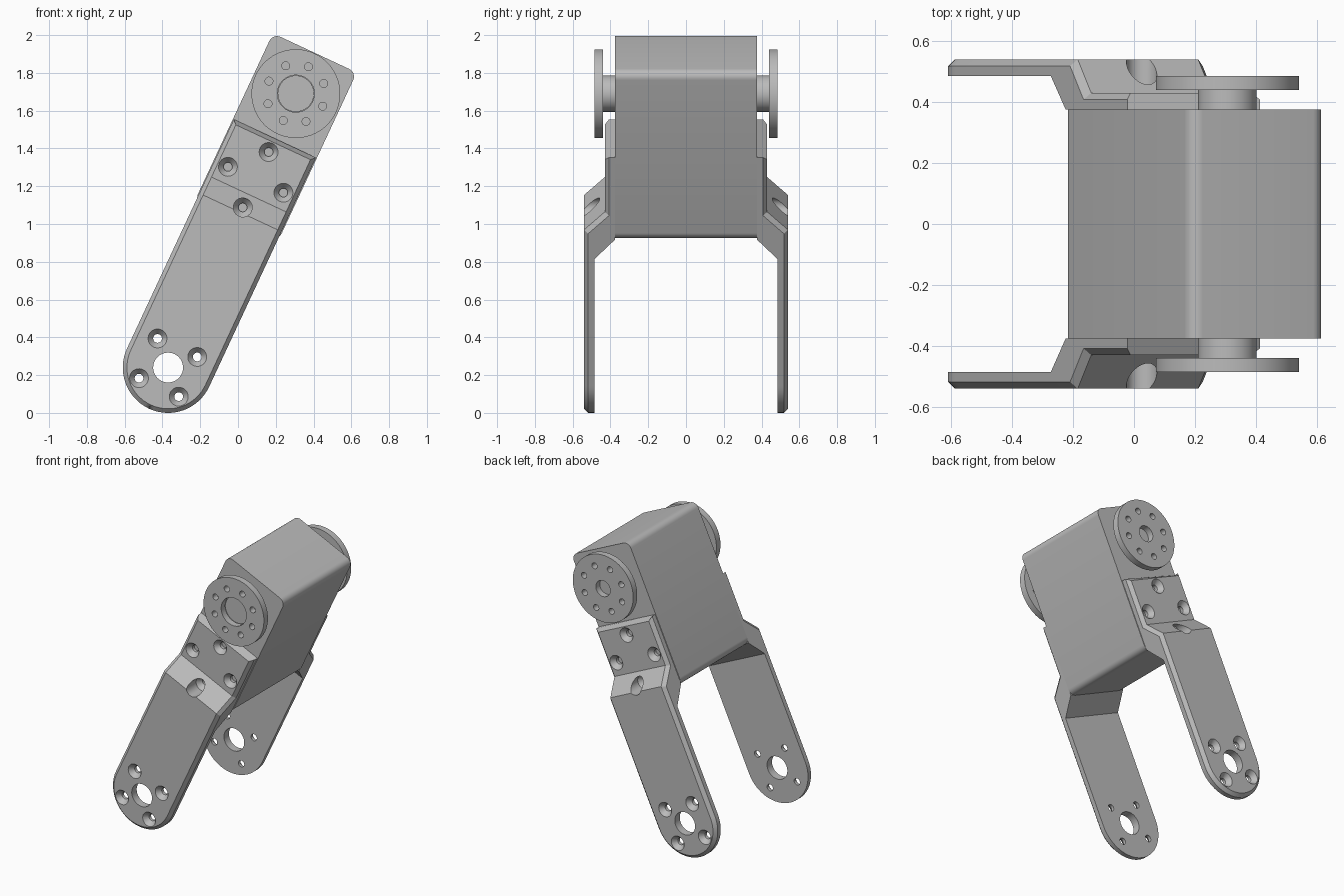
import bpy, bmesh, math
from mathutils import Matrix

if "Cube" in bpy.data.objects:
    bpy.data.objects.remove(bpy.data.objects["Cube"])

# Everything is built in arm space (x across, y depth, z along the arm),
# then leaned over about the pivot hole.
LEAN = Matrix.Translation((-0.37, 0, 0.24)) @ Matrix.Rotation(math.radians(25), 4, 'Y')
DISC_Z = 1.60

grey = bpy.data.materials.new("metal grey")
grey.diffuse_color = (0.5, 0.5, 0.5, 1)
grey.use_nodes = True
grey.node_tree.nodes["Principled BSDF"].inputs["Base Color"].default_value = grey.diffuse_color


def make(name, bm):
    bmesh.ops.remove_doubles(bm, verts=bm.verts, dist=1e-5)
    bmesh.ops.recalc_face_normals(bm, faces=bm.faces)
    me = bpy.data.meshes.new(name)
    bm.to_mesh(me)
    bm.free()
    me.materials.append(grey)
    ob = bpy.data.objects.new(name, me)
    bpy.context.collection.objects.link(ob)
    return ob


def loft(bm, rings):
    """Skin closed rings of points and cap both ends."""
    vs = [[bm.verts.new(p) for p in r] for r in rings]
    n = len(vs[0])
    for a, b in zip(vs, vs[1:]):
        for i in range(n):
            j = (i + 1) % n
            bm.faces.new((a[i], a[j], b[j], b[i]))
    bm.faces.new(vs[0])
    bm.faces.new(vs[-1])


def lathe(bm, profile, x, z, side, n=32):
    """Turn (radius, y) points about a y-aligned axis."""
    loft(bm, [[(x + r * math.cos(2 * math.pi * k / n), side * y,
                z + r * math.sin(2 * math.pi * k / n)) for k in range(n)]
              for r, y in profile])


def cut(ob, bm):
    cutter = make("cutter", bm)
    cutter.hide_render = True
    mod = ob.modifiers.new("holes", 'BOOLEAN')
    mod.operation, mod.solver, mod.object = 'DIFFERENCE', 'EXACT', cutter
    dg = bpy.context.evaluated_depsgraph_get()
    me = bpy.data.meshes.new_from_object(ob.evaluated_get(dg))
    ob.modifiers.clear()
    ob.data = me
    bpy.data.objects.remove(cutter)


def finish(ob):
    ob.data.transform(LEAN)
    bpy.ops.object.select_all(action='DESELECT')
    ob.select_set(True)
    bpy.context.view_layer.objects.active = ob
    bpy.ops.object.shade_smooth_by_angle(angle=math.radians(25))


# Motor body: rounded rectangle extruded front to back
def rounded(y, w=0.245, z0=0.855, z1=1.838, r=0.045, n=8):
    pts = []
    for q, (cx, cz) in enumerate([(w - r, z1 - r), (r - w, z1 - r),
                                  (r - w, z0 + r), (w - r, z0 + r)]):
        for k in range(n + 1):
            a = math.pi / 2 * (q + k / n)
            pts.append((cx + r * math.cos(a), y, cz + r * math.sin(a)))
    return pts


bm = bmesh.new()
loft(bm, [rounded(-0.375), rounded(0.375)])
finish(make("motor_body", bm))


# Bracket: cranked strap with a round end and chamfered outer rim
def bracket(name, side, R=0.24, c=0.022):
    def ring(wi, zi, yi, wo, zm, zo, yo):
        return [(x, side * y, z) for x, y, z in (
            (-wi, yi, zi), (-wi, yo - c, zm), (-wo, yo, zo),
            (wo, yo, zo), (wi, yo - c, zm), (wi, yi, zi))]

    rings = []
    for k in range(17):
        t = math.pi / 2 * max(k, 0.02) / 16
        s, h = math.sin(t), -math.cos(t)
        rings.append(ring(R * s, R * h, 0.485, (R - c) * s, R * h, (R - c) * h, 0.54))
    rings.append(ring(R, 0.745, 0.485, R - c, 0.894, 0.906, 0.54))
    rings.append(ring(R, 0.86, 0.375, R - c, 0.999, 1.011, 0.43))
    rings.append(ring(R, 1.338, 0.375, R - c, 1.338, 1.338 - c, 0.43))
    bm = bmesh.new()
    loft(bm, rings)
    ob = make(name, bm)

    # pivot hole and countersunk screw holes
    holes = bmesh.new()
    lathe(holes, [(0.079, 0.4), (0.079, 0.6)], 0, 0, side, 48)
    d, e = 0.116, 0.162
    screws = [(x, z, 0.54) for x in (-d, d) for z in (-d, d)]
    screws += [(x, 1.097 + z, 0.43) for x, z in ((0, e), (0, -e), (e, 0), (-e, 0))]
    for x, z, y in screws:
        lathe(holes, [(0.023, y - 0.1), (0.023, y - 0.033),
                      (0.05, y), (0.05, y + 0.2)], x, z, side)
    cut(ob, holes)
    finish(ob)


# Output disc on its shaft, with a ring of eight holes
def horn(label, side, bore):
    bm = bmesh.new()
    lathe(bm, [(0.096, 0.37), (0.096, 0.441)], 0, DISC_Z, side, 48)
    finish(make(label + "_shaft", bm))
    bm = bmesh.new()
    lathe(bm, [(0.235, 0.44), (0.235, 0.485)], 0, DISC_Z, side, 64)
    ob = make(label + "_disc", bm)
    holes = bmesh.new()
    lathe(holes, [(bore, 0.4), (bore, 0.6)], 0, DISC_Z, side, 48)
    for k in range(8):
        a = math.pi / 4 * k
        lathe(holes, [(0.021, 0.4), (0.021, 0.6)],
              0.157 * math.cos(a), DISC_Z + 0.157 * math.sin(a), side, 20)
    cut(ob, holes)
    finish(ob)


for label, side, bore in (("front", -1, 0.098), ("back", 1, 0.056)):
    bracket(label + "_bracket", side)
    horn(label, side, bore)
